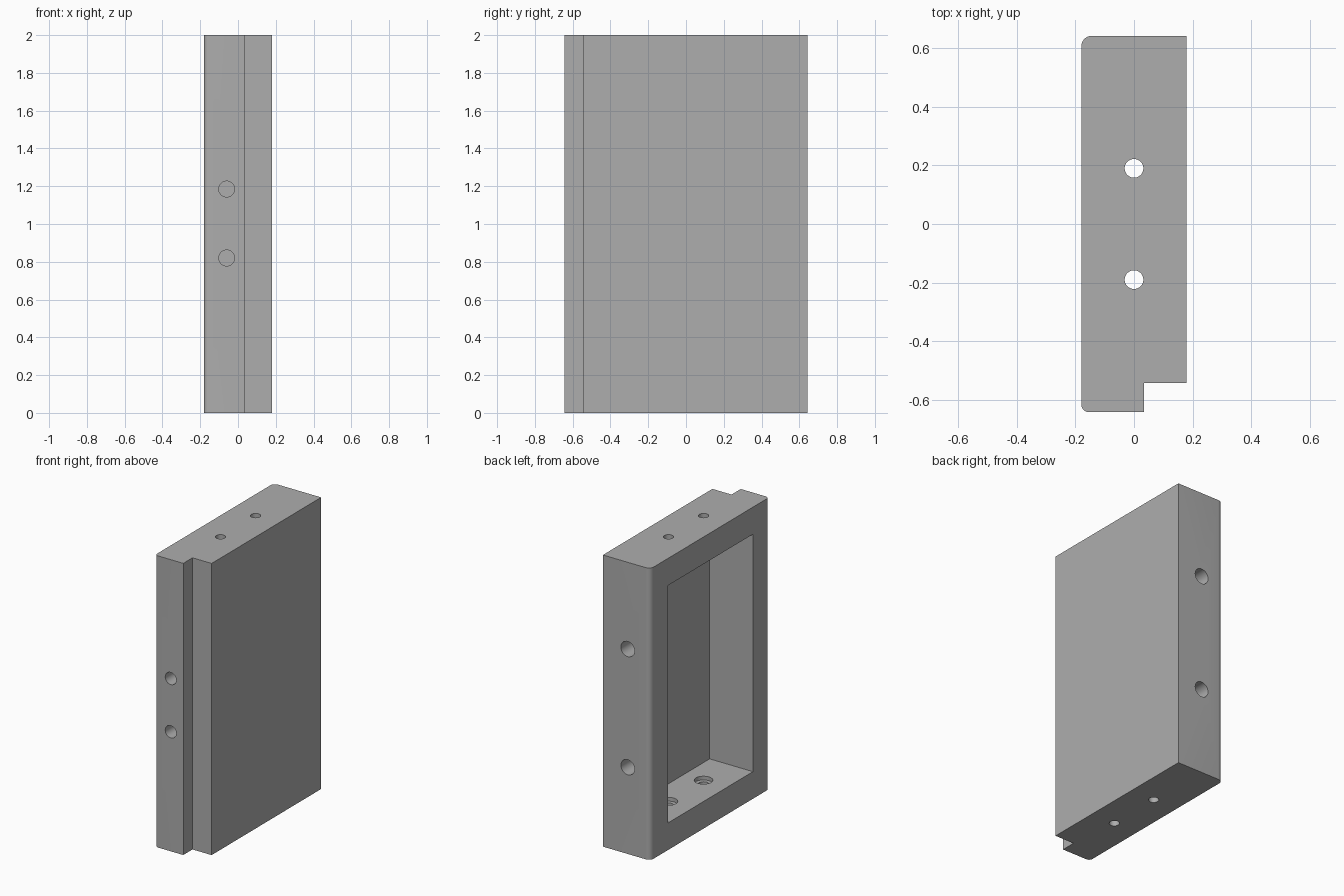
import bpy, bmesh
from math import pi, sin, cos
from mathutils import Matrix, Vector

if "Cube" in bpy.data.objects:
    bpy.data.objects.remove(bpy.data.objects["Cube"], do_unlink=True)

W, D, H = 0.18, 0.643, 2.0      # half width, half depth, height

grey = bpy.data.materials.new("plain grey")
grey.use_nodes = True
colour = (0.42, 0.42, 0.42, 1)
grey.diffuse_color = colour
grey.node_tree.nodes["Principled BSDF"].inputs["Base Color"].default_value = colour


def to_object(name, bm):
    mesh = bpy.data.meshes.new(name)
    bmesh.ops.recalc_face_normals(bm, faces=bm.faces)
    bm.to_mesh(mesh)
    bm.free()
    obj = bpy.data.objects.new(name, mesh)
    bpy.context.collection.objects.link(obj)
    mesh.materials.append(grey)
    return obj


def arc(cx, cy, r, start, steps=8):
    """Quarter turn, counter-clockwise."""
    return [(cx + r * cos(start + pi / 2 * i / steps),
             cy + r * sin(start + pi / 2 * i / steps)) for i in range(steps + 1)]


def cut(target, bm):
    """Subtract a shape, then discard the cutter."""
    cutter = to_object("cutter", bm)
    cutter.hide_render = True
    mod = target.modifiers.new("cut", 'BOOLEAN')
    mod.operation = 'DIFFERENCE'
    mod.solver = 'EXACT'
    mod.object = cutter
    graph = bpy.context.evaluated_depsgraph_get()
    result = bpy.data.meshes.new_from_object(target.evaluated_get(graph))
    target.modifiers.clear()
    target.data = result
    bpy.data.objects.remove(cutter, do_unlink=True)


def cylinder(start, end, r):
    a, b = Vector(start), Vector(end)
    bm = bmesh.new()
    turn = (b - a).to_track_quat('Z', 'Y').to_matrix().to_4x4()
    bmesh.ops.create_cone(bm, cap_ends=True, segments=32, radius1=r, radius2=r,
                          depth=(b - a).length,
                          matrix=Matrix.Translation((a + b) / 2) @ turn)
    return bm


def box(lo, hi):
    lo, hi = Vector(lo), Vector(hi)
    bm = bmesh.new()
    bmesh.ops.create_cube(bm, size=1, matrix=Matrix.Translation((lo + hi) / 2)
                          @ Matrix.Diagonal((hi - lo).to_4d()))
    return bm


# Body: rebated plan outline with two rounded corners, extruded upward
outline = [(0.035, -D), (0.035, -0.543), (W, -0.543), (W, D)]
outline += arc(-W + 0.036, D - 0.036, 0.036, pi / 2)
outline += arc(-W + 0.026, -D + 0.026, 0.026, pi)
bm = bmesh.new()
base = bm.faces.new([bm.verts.new((x, y, 0)) for x, y in outline])
up = bmesh.ops.extrude_face_region(bm, geom=[base], use_keep_orig=True)
bmesh.ops.translate(bm, vec=(0, 0, H),
                    verts=[v for v in up["geom"] if isinstance(v, bmesh.types.BMVert)])
body = to_object("housing_block", bm)

# Pocket open on the -x side
cut(body, box((-0.4, -0.468, 0.186), (0.148, 0.45, H - 0.186)))

# Vertical screw holes with shallow counterbores inside the pocket
for y in (-0.19, 0.19):
    cut(body, cylinder((0, y, -0.1), (0, y, H + 0.1), 0.032))
    cut(body, cylinder((0, y, 0.16), (0, y, H - 0.16), 0.058))

# Blind holes in the front and back edges
for z in (0.82, 1.185):
    cut(body, cylinder((-0.06, -D - 0.1, z), (-0.06, -D + 0.13, z), 0.042))
for z in (0.595, 1.405):
    cut(body, cylinder((-0.008, D + 0.1, z), (-0.008, D - 0.15, z), 0.052))

# Smooth rounded walls, sharp edges kept
bpy.ops.object.select_all(action='DESELECT')
body.select_set(True)
bpy.context.view_layer.objects.active = body
bpy.ops.object.shade_smooth_by_angle(angle=pi / 6)
